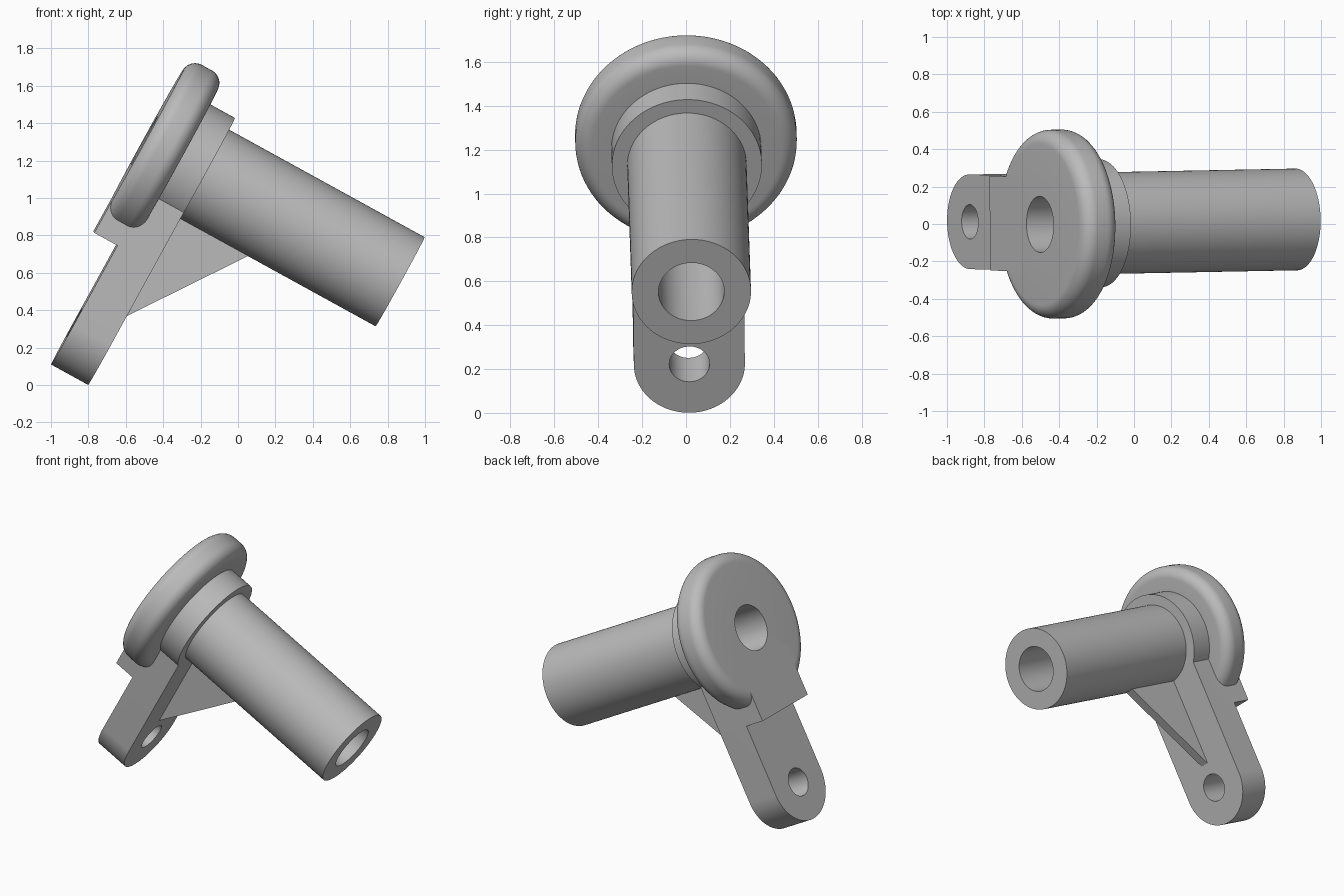
import bpy, bmesh
from math import pi, sin, cos, radians
from mathutils import Matrix, Vector

cube = bpy.data.objects.get("Cube")
if cube:
    bpy.data.objects.remove(cube, do_unlink=True)

GREY = (0.5, 0.5, 0.5, 1)
mat = bpy.data.materials.new("plain grey")
mat.use_nodes = True
mat.diffuse_color = GREY
mat.node_tree.nodes["Principled BSDF"].inputs["Base Color"].default_value = GREY

# Local frame: x along the sleeve, z up along the arm
FACE, ARM_FRONT, FLANGE_BACK, COLLAR_BACK, SLEEVE_END = -1.072, -0.931, -0.859, -0.705, 0.491
AXIS_Z, BORE, SLEEVE_R, COLLAR_R, FLANGE_R, FILLET = 0.906, 0.15, 0.272, 0.342, 0.505, 0.075
ARM_HALF, PIN_Z, PIN_R = 0.253, -0.128, 0.092
STEP_Z, ROOT_Z = 0.35, 0.7


def make(name, bm):
    bmesh.ops.recalc_face_normals(bm, faces=bm.faces)
    mesh = bpy.data.meshes.new(name)
    bm.to_mesh(mesh)
    bm.free()
    mesh.materials.append(mat)
    ob = bpy.data.objects.new(name, mesh)
    bpy.context.collection.objects.link(ob)
    return ob


def lathe(name, profile, steps=96):
    """Ring-shaped solid: closed (x, radius) profile turned about the sleeve axis."""
    bm = bmesh.new()
    rings = []
    for i in range(steps):
        a = 2 * pi * i / steps
        rings.append([bm.verts.new((x, r * sin(a), AXIS_Z + r * cos(a))) for x, r in profile])
    n = len(profile)
    for i in range(steps):
        p, q = rings[i], rings[(i + 1) % steps]
        for j in range(n):
            k = (j + 1) % n
            bm.faces.new((p[j], p[k], q[k], q[j]))
    return make(name, bm)


def prism(name, outline, offset):
    """Solid made by sweeping a flat outline along an offset."""
    bm = bmesh.new()
    face = bm.faces.new([bm.verts.new(p) for p in outline])
    new = bmesh.ops.extrude_face_region(bm, geom=[face])["geom"]
    bmesh.ops.translate(bm, vec=offset, verts=[v for v in new if isinstance(v, bmesh.types.BMVert)])
    return make(name, bm)


def combine(target, tool, operation):
    mod = target.modifiers.new(operation, 'BOOLEAN')
    mod.operation, mod.solver, mod.object = operation, 'EXACT', tool
    bpy.context.view_layer.objects.active = target
    bpy.ops.object.modifier_apply(modifier=mod.name)
    bpy.data.objects.remove(tool, do_unlink=True)


# Flange, collar and bored sleeve
profile = [(FACE, BORE)]
for cx, start in ((FACE + FILLET, pi), (FLANGE_BACK - FILLET, pi / 2)):
    for i in range(11):
        a = start - i / 10 * pi / 2
        profile.append((cx + FILLET * cos(a), FLANGE_R - FILLET + FILLET * sin(a)))
profile += [(FLANGE_BACK, COLLAR_R), (COLLAR_BACK, COLLAR_R), (COLLAR_BACK, SLEEVE_R),
            (SLEEVE_END, SLEEVE_R), (SLEEVE_END, BORE)]
body = lathe("flanged_sleeve_with_arm", profile)

# Arm with a rounded end
outline = [(ARM_FRONT, -ARM_HALF, ROOT_Z)]
for i in range(49):
    a = pi + pi * i / 48
    outline.append((ARM_FRONT, ARM_HALF * cos(a), PIN_Z + ARM_HALF * sin(a)))
outline.append((ARM_FRONT, ARM_HALF, ROOT_Z))
arm = prism("arm", outline, (COLLAR_BACK - ARM_FRONT, 0, 0))

# Pin hole through the arm
circle = [(-1.2, PIN_R * cos(2 * pi * i / 48), PIN_Z + PIN_R * sin(2 * pi * i / 48)) for i in range(48)]
combine(arm, prism("pin_hole", circle, (0.8, 0, 0)), 'DIFFERENCE')

# Step block under the flange
block = prism("step_block", [(x, -ARM_HALF, z) for x, z in (
    (FACE, STEP_Z), (-0.88, STEP_Z), (-0.88, ROOT_Z - 0.01), (FACE, ROOT_Z - 0.01))],
    (0, 2 * ARM_HALF, 0))

# Thin triangular rib between arm and sleeve
rib = prism("rib", [(x, -0.03, z) for x, z in (
    (-0.75, 0.037), (COLLAR_BACK, 0.037), (-0.25, 0.69), (-0.75, 0.69))], (0, 0.06, 0))

for part in (arm, block, rib):
    combine(body, part, 'UNION')

# Tilt into the standing pose
u = Vector((cos(radians(28.8)), 0.017, -sin(radians(28.8)))).normalized()
v = Vector((sin(radians(28.8)), -0.011, cos(radians(28.8))))
v = (v - u * v.dot(u)).normalized()
w = v.cross(u)
pose = Matrix((u, w, v)).transposed().to_4x4()
pose.translation = (0, 0.026, -0.005)
body.data.transform(pose)

bpy.ops.object.select_all(action='DESELECT')
body.select_set(True)
bpy.context.view_layer.objects.active = body
bpy.ops.object.shade_smooth_by_angle(angle=radians(30))
